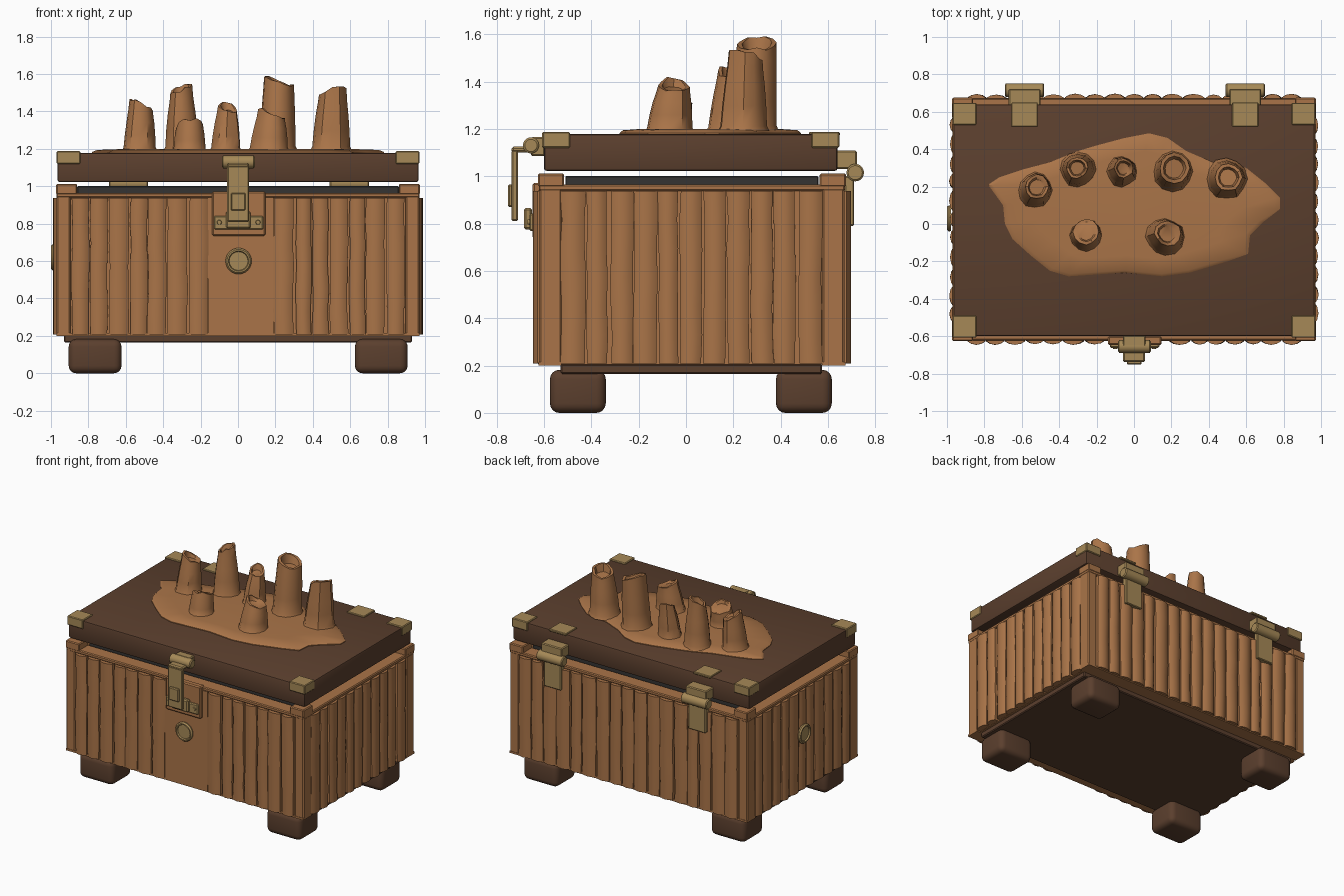
import bpy, bmesh, math, random
from mathutils import Vector, Matrix

if "Cube" in bpy.data.objects:
    bpy.data.objects.remove(bpy.data.objects["Cube"])

random.seed(4)


def mat(name, col):
    m = bpy.data.materials.new(name)
    m.diffuse_color = (*col, 1)
    m.use_nodes = True
    m.node_tree.nodes["Principled BSDF"].inputs["Base Color"].default_value = m.diffuse_color
    return m


WOOD = mat("light_wood", (0.40, 0.175, 0.065))
DARK = mat("dark_wood", (0.105, 0.050, 0.027))
BRASS = mat("brass", (0.38, 0.25, 0.095))
LINING = mat("dark_lining", (0.036, 0.034, 0.032))


def finish(bm, name, material, smooth=None):
    bmesh.ops.recalc_face_normals(bm, faces=bm.faces)
    me = bpy.data.meshes.new(name)
    bm.to_mesh(me)
    bm.free()
    ob = bpy.data.objects.new(name, me)
    bpy.context.collection.objects.link(ob)
    me.materials.append(material)
    if smooth:
        bpy.ops.object.select_all(action='DESELECT')
        ob.select_set(True)
        bpy.context.view_layer.objects.active = ob
        bpy.ops.object.shade_smooth_by_angle(angle=math.radians(smooth))
    return ob


def box(name, x0, x1, y0, y1, z0, z1, material, bevel=0.0, seg=2):
    bm = bmesh.new()
    size = Matrix.Diagonal((x1 - x0, y1 - y0, z1 - z0, 1))
    mid = Matrix.Translation(((x0 + x1) / 2, (y0 + y1) / 2, (z0 + z1) / 2))
    bmesh.ops.create_cube(bm, size=1, matrix=mid @ size)
    if bevel:
        bmesh.ops.bevel(bm, geom=bm.edges[:], offset=bevel, segments=seg,
                        profile=0.5, affect='EDGES')
    return finish(bm, name, material, 35 if bevel else None)


def lathe(name, centre, axis, profile, material, n=24):
    """Turn (radius, distance along axis) points around an axis."""
    bm = bmesh.new()
    rings = [[bm.verts.new((r * math.cos(2 * math.pi * i / n),
                            r * math.sin(2 * math.pi * i / n), h))
              for i in range(n)] for r, h in profile]
    for a, b in zip(rings, rings[1:]):
        for i in range(n):
            bm.faces.new((a[i], a[(i + 1) % n], b[(i + 1) % n], b[i]))
    bm.faces.new(rings[0])
    bm.faces.new(rings[-1])
    turn = Vector((0, 0, 1)).rotation_difference(Vector(axis)).to_matrix().to_4x4()
    bm.transform(Matrix.Translation(centre) @ turn)
    return finish(bm, name, material, 35)


# Chest body: core, corner posts and top frame
CY = 0.025
box("body_core", -0.94, 0.94, -0.60, 0.65, 0.205, 0.945, WOOD)
for sx in (-1, 1):
    for sy in (-1, 1):
        xs = sorted((sx * 0.895, sx * 0.97))
        ys = sorted((CY + sy * 0.55, CY + sy * 0.645))
        box("corner_post", *xs, *ys, 0.2, 0.95, WOOD, 0.008, 1)
        xs = sorted((sx * 0.86, sx * 0.972))
        ys = sorted((CY + sy * 0.54, CY + sy * 0.65))
        box("corner_block", *xs, *ys, 0.955, 1.012, WOOD, 0.006, 1)
for sy in (-1, 1):
    ys = sorted((CY + sy * 0.54, CY + sy * 0.647))
    box("long_rail", -0.97, 0.97, *ys, 0.938, 0.965, WOOD, 0.006, 1)
    ys = sorted((CY + sy * 0.55, CY + sy * 0.648))
    box("bottom_rail", -0.97, 0.97, *ys, 0.2, 0.214, WOOD)
for sx in (-1, 1):
    xs = sorted((sx * 0.86, sx * 0.97))
    box("short_rail", *xs, CY - 0.645, CY + 0.645, 0.938, 0.965, WOOD, 0.006, 1)
box("inner_lining", -0.86, 0.86, -0.51, 0.56, 0.90, 1.0, LINING, 0.004, 1)


def planks(name, origin, along, out, edges):
    """A row of wavy rounded planks on one wall, given the joints between them."""
    o, u, d = Vector(origin), Vector(along), Vector(out)
    bm = bmesh.new()
    levels = 6
    zs = [0.208 + (0.938 - 0.208) * k / levels for k in range(levels + 1)]
    cross = [(0, -0.03), (0.0, 0.006), (0.2, 0.019), (0.5, 0.025),
             (0.8, 0.019), (1, 0.006), (1, -0.03)]
    for a, b in zip(edges, edges[1:]):
        lean = random.uniform(-0.004, 0.004)
        depth = random.uniform(-0.004, 0.002)
        rows = []
        for z in zs:
            l = a + 0.003 + random.uniform(-0.003, 0.005) + lean
            r = b - 0.003 + random.uniform(-0.005, 0.003) + lean
            rows.append([bm.verts.new(o + u * (l + (r - l) * t) + d * (h + depth)
                                      + Vector((0, 0, z))) for t, h in cross])
        for p, q in zip(rows, rows[1:]):
            for i in range(len(cross) - 1):
                bm.faces.new((p[i], p[i + 1], q[i + 1], q[i]))
        bm.faces.new(rows[0])
        bm.faces.new(rows[-1])
    finish(bm, name, WOOD, 40)


def joints(a, b, n):
    step = (b - a) / n
    return [a + step * i + (random.uniform(-0.012, 0.012) if 0 < i < n else 0)
            for i in range(n + 1)]


planks("front_planks_left", (0, -0.62, 0), (1, 0, 0), (0, -1, 0), joints(-0.895, -0.16, 7))
planks("front_planks_right", (0, -0.62, 0), (1, 0, 0), (0, -1, 0), joints(0.19, 0.895, 7))
planks("back_planks", (0, 0.67, 0), (1, 0, 0), (0, 1, 0), joints(-0.895, 0.895, 17))
for sx, side in ((-1, "left"), (1, "right")):
    planks(side + "_planks", (sx * 0.962, 0, 0), (0, 1, 0), (sx, 0, 0), joints(-0.53, 0.575, 11))
box("front_panel", -0.16, 0.19, -0.625, -0.59, 0.206, 0.94, WOOD)

# Base board and feet
box("base_board", -0.93, 0.93, -0.53, 0.575, 0.165, 0.206, DARK, 0.006, 1)
for x in (-0.905, 0.625):
    for y in (-0.575, 0.38):
        box("foot", x, x + 0.282, y, y + 0.236, 0, 0.182, DARK, 0.04, 4)

# Lid with brass corners
box("lid", -0.965, 0.965, -0.60, 0.64, 1.022, 1.178, DARK, 0.012, 2)
for sx in (-1, 1):
    for sy in (-1, 1):
        xs = sorted((sx * 0.842, sx * 0.97))
        ys = sorted((0.02 + sy * 0.51, 0.02 + sy * 0.628))
        box("lid_corner", *xs, *ys, 1.12, 1.187, BRASS, 0.005, 1)

# Front latch
box("latch_backing", -0.14, 0.148, -0.648, -0.60, 0.735, 0.972, WOOD, 0.008, 1)
box("latch_plate", -0.128, 0.135, -0.662, -0.64, 0.768, 0.842, BRASS, 0.006, 1)
box("latch_catch", -0.065, 0.068, -0.685, -0.65, 0.775, 0.865, BRASS, 0.008, 1)
box("latch_strap", -0.058, 0.06, -0.737, -0.71, 0.81, 1.11, BRASS, 0.006, 1)
box("latch_bend", -0.058, 0.06, -0.737, -0.665, 1.1, 1.125, BRASS, 0.008, 1)
box("latch_buckle", -0.038, 0.04, -0.752, -0.72, 0.87, 0.965, BRASS, 0.006, 1)
box("latch_mount", -0.06, 0.062, -0.655, -0.595, 1.085, 1.165, BRASS, 0.006, 1)
lathe("latch_barrel", (-0.085, -0.655, 1.13), (1, 0, 0),
      [(0.026, 0), (0.034, 0.006), (0.034, 0.169), (0.026, 0.175)], BRASS, 20)
for x in (-0.1, 0.107):
    lathe("latch_rivet", (x, -0.66, 0.807), (0, -1, 0), [(0.014, 0), (0.011, 0.009)], BRASS, 10)

# Round fittings on the front and left walls
ring = [(0.068, 0), (0.07, 0.012), (0.062, 0.022), (0.054, 0.022),
        (0.05, 0.012), (0.046, 0.012)]
lathe("front_ring", (0.003, -0.622, 0.6), (0, -1, 0), ring, BRASS)
lathe("left_ring", (-0.978, 0.03, 0.62), (-1, 0, 0), ring, BRASS)

# Back hinges
for x in (-0.585, 0.595):
    box("hinge_top_leaf", x - 0.07, x + 0.07, 0.52, 0.65, 1.17, 1.187, BRASS, 0.004, 1)
    box("hinge_block", x - 0.085, x + 0.085, 0.63, 0.722, 1.03, 1.108, BRASS, 0.006, 1)
    box("hinge_lower_leaf", x - 0.07, x + 0.07, 0.67, 0.71, 0.79, 1.0, BRASS, 0.005, 1)
    lathe("hinge_barrel", (x - 0.105, 0.715, 1.015), (1, 0, 0),
          [(0.03, 0), (0.037, 0.006), (0.037, 0.204), (0.03, 0.21)], BRASS, 20)

# Irregular wooden slab on the lid
outline = [(-.78, .21), (-.72, .25), (-.6, .29), (-.45, .33), (-.3, .39), (-.2, .42),
           (-.05, .46), (.08, .485), (.18, .46), (.28, .39), (.42, .33), (.6, .3),
           (.7, .22), (.78, .14), (.78, .08), (.69, .01), (.62, -.06), (.61, -.16),
           (.5, -.2), (.3, -.26), (.15, -.28), (-.05, -.26), (-.35, -.28),
           (-.45, -.25), (-.55, -.17), (-.65, -.08), (-.69, 0), (-.7, .1)]
bm = bmesh.new()
levels = [[bm.verts.new((x * s, 0.1 + (y - 0.1) * s, z)) for x, y in outline]
          for s, z in ((1, 1.172), (1, 1.183), (0.965, 1.194), (0.75, 1.2))]
for a, b in zip(levels, levels[1:]):
    for i in range(len(outline)):
        j = (i + 1) % len(outline)
        bm.faces.new((a[i], a[j], b[j], b[i]))
bm.faces.new(levels[-1])
bm.faces.new(levels[0])
finish(bm, "lid_slab", WOOD, 40)


def stump(bx, by, br, tx, ty, tr, top):
    """Hollow broken stump leaning from its base to a jagged top."""
    n = 12
    h = top - 1.19
    bumps = [random.uniform(0.93, 1.07) for _ in range(n)]
    phase = random.uniform(0, 6.28)
    jag = [0.028 * math.cos(2 * math.pi * i / n - phase) - 0.028
           + random.uniform(-0.018, 0) for i in range(n)]
    bm = bmesh.new()
    rings = []
    # (height share, blend from base to top radius, scale, how jagged)
    for f, w, s, g in ((0, 0, 1.14, 0), (0.06, 0, 1.02, 0), (0.3, 0.15, 1, 0),
                       (0.55, 0.5, 1, 0.1), (0.8, 0.9, 1, 0.5), (1, 1, 0.97, 1),
                       (1, 1, 0.74, 1), (0.82, 1, 0.6, 0.3)):
        r = (br + (tr - br) * w) * s
        c = Vector((bx, by)).lerp(Vector((tx, ty)), f)
        rings.append([bm.verts.new((c.x + r * bumps[i] * math.cos(2 * math.pi * i / n),
                                    c.y + r * bumps[i] * math.sin(2 * math.pi * i / n),
                                    1.19 + h * f + jag[i] * g)) for i in range(n)])
    for a, b in zip(rings, rings[1:]):
        for i in range(n):
            j = (i + 1) % n
            bm.faces.new((a[i], a[j], b[j], b[i]))
    bm.faces.new(rings[0])
    bm.faces.new(rings[-1])
    finish(bm, "stump", WOOD, 40)


for s in ((-.53, .18, .085, -.52, .2, .065, 1.47), (-.30, .29, .085, -.305, .3, .058, 1.56),
          (-.065, .28, .075, -.055, .3, .052, 1.46), (.205, .28, .095, .215, .3, .082, 1.6),
          (.495, .24, .10, .505, .25, .076, 1.545), (-.255, -.06, .082, -.255, -.04, .07, 1.37),
          (.165, -.07, .095, .18, -.05, .07, 1.42)):
    stump(*s)
